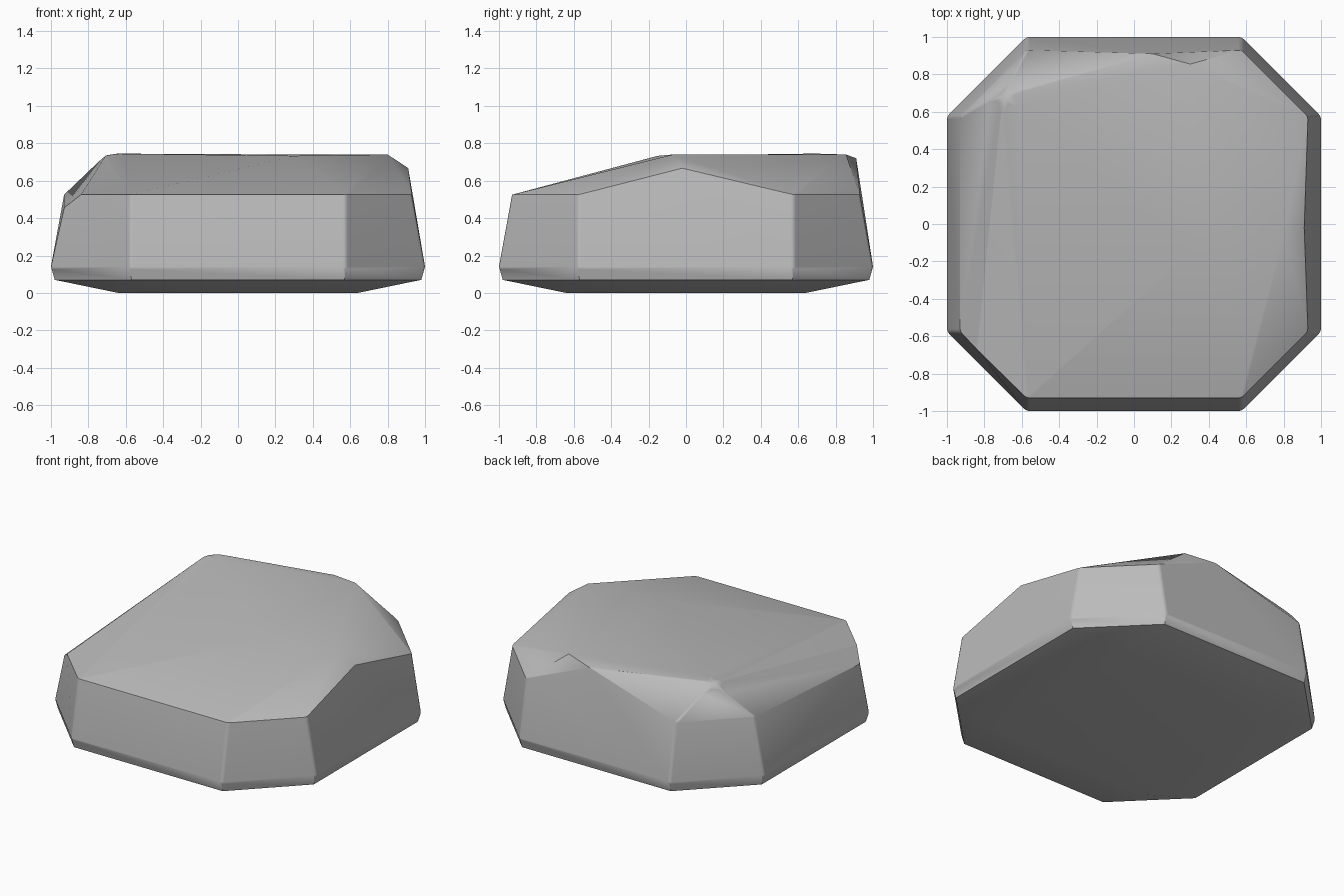
import bpy, bmesh, math

cube = bpy.data.objects.get("Cube")
if cube:
    bpy.data.objects.remove(cube, do_unlink=True)

stone = bpy.data.materials.new("stone_grey")
stone.use_nodes = True
grey = (0.5, 0.5, 0.5, 1)
stone.diffuse_color = grey
stone.node_tree.nodes["Principled BSDF"].inputs["Base Color"].default_value = grey

bm = bmesh.new()


def ring(half, side, z):
    """Eight-sided loop, counter-clockwise from the front face."""
    pts = [(-side, -half), (side, -half), (half, -side), (half, side),
           (side, half), (-side, half), (-half, side), (-half, -side)]
    return [bm.verts.new((x, y, z)) for x, y in pts]


# Lower body: four base corners and two eight-sided loops
base = [bm.verts.new((x, y, 0)) for x, y in
        ((-.64, -.64), (.64, -.64), (.64, .64), (-.64, .64))]
foot = ring(0.98, 0.57, 0.07)
waist = ring(1.0, 0.575, 0.14)
bm.faces.new(base[::-1])
for i in range(4):
    j = (i + 1) % 4
    bm.faces.new((base[i], base[j], foot[2 * i + 1], foot[2 * i]))
    bm.faces.new((base[j], foot[(2 * i + 2) % 8], foot[2 * i + 1]))
for i in range(8):
    j = (i + 1) % 8
    bm.faces.new((foot[i], foot[j], waist[j], waist[i]))

# Uneven rim and crown points
P = {name: bm.verts.new(co) for name, co in {
    "a": (-.575, -.93, .525), "b": (.575, -.93, .525),
    "c": (.93, -.575, .525), "d": (.91, -.02, .667),
    "e": (.93, .575, .525), "f": (.575, .93, .525),
    "g": (.1, .91, .72), "h": (-.575, .93, .525),
    "i": (-.93, .575, .525), "j": (-.93, -.575, .455),
    "k": (-.84, -.67, .525),
    "p": (.8, -.07, .74), "v": (.3, -.15, .733),
    "q": (.3, .855, .74), "s": (-.7, .69, .745)}.items()}

# Walls, each running from a waist edge up to the rim
walls = ["ba", "cb", "edc", "fe", "hgf", "ih", "ji", "akj"]
for i, rim in enumerate(walls):
    bm.faces.new([waist[i], waist[(i + 1) % 8]] + [P[n] for n in rim])

# Faceted crown
for tri in ("abv bpv bcp cdp dep eqp efq fgq vpq vqs "
            "avs aks kjs jis ihs hgs gqs").split():
    if tri == "aks":
        tri = "ask"
    elif tri in ("avs", "vqs", "vpq"):
        pass
    elif tri in ("kjs", "jis", "ihs", "hgs", "gqs"):
        tri = tri[::-1]
    bm.faces.new([P[n] for n in tri])
bmesh.ops.recalc_face_normals(bm, faces=bm.faces[:])

# Soften the crown shoulder, then the upright corners
bmesh.ops.bevel(bm, geom=[P["s"]], offset=0.1, segments=3,
                profile=0.5, affect="VERTICES")
uprights = [e for e in bm.edges
            if abs(e.verts[0].co.z - e.verts[1].co.z) > 0.25
            and min(v.co.z for v in e.verts) < 0.2]
bmesh.ops.bevel(bm, geom=uprights, offset=0.015, segments=2,
                profile=0.5, affect="EDGES", clamp_overlap=True)
bmesh.ops.recalc_face_normals(bm, faces=bm.faces[:])

mesh = bpy.data.meshes.new("boulder")
bm.to_mesh(mesh)
bm.free()
mesh.materials.append(stone)
boulder = bpy.data.objects.new("boulder", mesh)
bpy.context.collection.objects.link(boulder)

# Smooth shading with crisp rim edges
bpy.ops.object.select_all(action="DESELECT")
boulder.select_set(True)
bpy.context.view_layer.objects.active = boulder
bpy.ops.object.shade_smooth_by_angle(angle=math.radians(30))
weighted = boulder.modifiers.new("weighted_normals", "WEIGHTED_NORMAL")
weighted.keep_sharp = True
